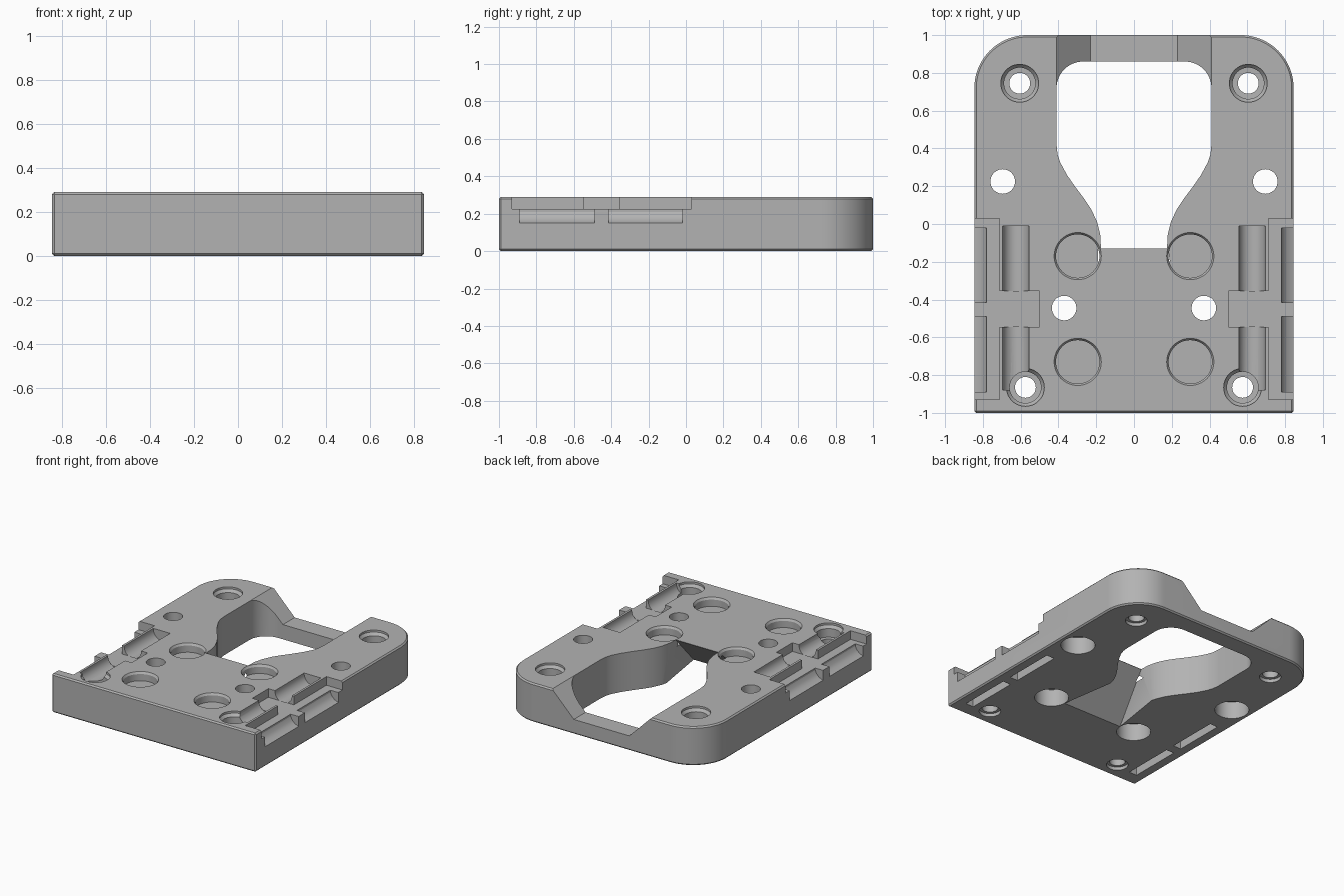
import bpy, bmesh, math
from mathutils import Vector

cube = bpy.data.objects.get("Cube")
if cube:
    bpy.data.objects.remove(cube, do_unlink=True)

mat = bpy.data.materials.new("matte grey")
mat.use_nodes = True
GREY = (0.45, 0.45, 0.45, 1)
mat.diffuse_color = GREY
mat.node_tree.nodes["Principled BSDF"].inputs["Base Color"].default_value = GREY

H, W = 0.29, 0.845


def loft(name, loops):
    """Closed solid through a list of matching vertex loops."""
    bm = bmesh.new()
    rings = [[bm.verts.new(p) for p in loop] for loop in loops]
    n = len(rings[0])
    for a, b in zip(rings, rings[1:]):
        for i in range(n):
            j = (i + 1) % n
            bm.faces.new((a[i], a[j], b[j], b[i]))
    bm.faces.new(rings[0][::-1])
    bm.faces.new(rings[-1])
    bmesh.ops.recalc_face_normals(bm, faces=bm.faces)
    me = bpy.data.meshes.new(name)
    bm.to_mesh(me)
    bm.free()
    me.materials.append(mat)
    ob = bpy.data.objects.new(name, me)
    bpy.context.scene.collection.objects.link(ob)
    return ob


def plan(name, pts, z0, z1):
    return loft(name, [[(x, y, z) for x, y in pts] for z in (z0, z1)])


def section(name, pts, y0, y1):
    return loft(name, [[(x, y, z) for x, z in pts] for y in (y0, y1)])


def box(x0, x1, y0, y1, z0, z1):
    return plan("cutter", [(x0, y0), (x1, y0), (x1, y1), (x0, y1)], z0, z1)


def arc(cx, cy, r, a0, a1, n=12):
    angles = [math.radians(a0 + (a1 - a0) * i / n) for i in range(n + 1)]
    return [(cx + r * math.cos(a), cy + r * math.sin(a)) for a in angles]


def lathe(x, y, steps):
    """Round cutter from (radius, height) steps."""
    return loft("cutter", [[(px, py, z) for px, py in arc(x, y, r, 0, 352.5, 47)]
                           for r, z in steps])


def apply(ob, mod):
    bpy.context.view_layer.objects.active = ob
    bpy.ops.object.modifier_apply(modifier=mod.name)


def cut(cutter):
    mod = body.modifiers.new("cut", "BOOLEAN")
    mod.operation, mod.solver, mod.object = "DIFFERENCE", "EXACT", cutter
    apply(body, mod)
    bpy.data.objects.remove(cutter, do_unlink=True)


# Main plate: square front corners, round back corners, fine edge bevel
R = 0.28
outline = [(-W, -1), (W, -1)] + arc(W - R, 1 - R, R, 0, 90, 20) + arc(R - W, 1 - R, R, 90, 180, 20)
body = plan("mounting_plate", outline, 0, H)
bev = body.modifiers.new("edge", "BEVEL")
bev.width, bev.segments, bev.limit_method = 0.01, 1, "ANGLE"
apply(body, bev)

# Central keyhole opening with a tapering neck
half = [(0.175, -0.13), (0.178, -0.06), (0.195, 0.01), (0.225, 0.075), (0.265, 0.135),
        (0.31, 0.195), (0.355, 0.26), (0.39, 0.325), (0.405, 0.37), (0.41, 0.42)]
half += arc(0.27, 0.72, 0.14, 0, 90)
cut(plan("cutter", half + [(-x, y) for x, y in reversed(half)], -0.1, H + 0.1))

# Ramp under the neck, widening toward the underside
cut(loft("cutter", [
    [(-0.174, -0.13, H - 0.002), (0.174, -0.13, H - 0.002), (0.174, 0.0, H - 0.002), (-0.174, 0.0, H - 0.002)],
    [(-0.25, -0.45, -0.002), (0.25, -0.45, -0.002), (0.18, 0.0, -0.002), (-0.18, 0.0, -0.002)]]))

# Back notch with sloping shoulders above the crossbar
top = H + 0.02
cut(section("cutter", [(-0.43, top), (-0.23, 0.11), (0.23, 0.11), (0.43, top)], 0.72, 1.1))

for s in (-1, 1):
    # Corner screw holes with a counterbore and a relief underneath
    for x, y in ((0.605, 0.745), (0.575, -0.865)):
        cut(lathe(s * x, y, [(0.075, -0.05), (0.075, 0.025), (0.055, 0.026), (0.055, 0.19),
                             (0.083, 0.191), (0.083, 0.255), (0.1, 0.275), (0.1, 0.4)]))
    # Plain bolt holes with a wide bore from below
    for x, y in ((0.695, 0.225), (0.37, -0.445)):
        cut(lathe(s * x, y, [(0.118, -0.05), (0.118, 0.13), (0.065, 0.131), (0.065, 0.4)]))
    # Shallow round pockets
    for y in (-0.17, -0.73):
        cut(lathe(s * 0.298, y, [(0.115, H - 0.065), (0.115, H - 0.015), (0.125, H), (0.125, H + 0.1)]))

    def sided(x0, x1, *rest):
        return box(min(s * x0, s * x1), max(s * x0, s * x1), *rest)

    # Stepped side recess and its inward branch
    cut(sided(0.712, 0.95, -0.93, 0.03, 0.225, 0.4))
    cut(sided(0.5, 0.72, -0.545, -0.355, 0.225, 0.4))

    # Rounded troughs
    trough = [(s * x, z) for x, z in arc(0.625, 0.285, 0.07, 180, 360, 14)]
    trough += [(s * 0.695, 0.4), (s * 0.555, 0.4)]
    for y0, y1 in ((-0.355, -0.01), (-0.88, -0.545)):
        cut(section("cutter", trough, y0, y1))

    # Curved side notches and the slots beneath them
    notch = [(s * x, z) for x, z in ((0.78, 0.24), (0.78, 0.21), (0.792, 0.185),
                                     (0.812, 0.164), (0.845, 0.15), (0.9, 0.149), (0.9, 0.24))]
    for y0, y1 in ((-0.89, -0.49), (-0.415, -0.02)):
        cut(section("cutter", notch, y0, y1))
        cut(sided(0.705, 0.77, y0, y1, -0.1, 0.13))

# Smooth curved walls, crisp edges
bpy.ops.object.select_all(action="DESELECT")
body.select_set(True)
bpy.context.view_layer.objects.active = body
bpy.ops.object.shade_smooth_by_angle(angle=math.radians(25))
